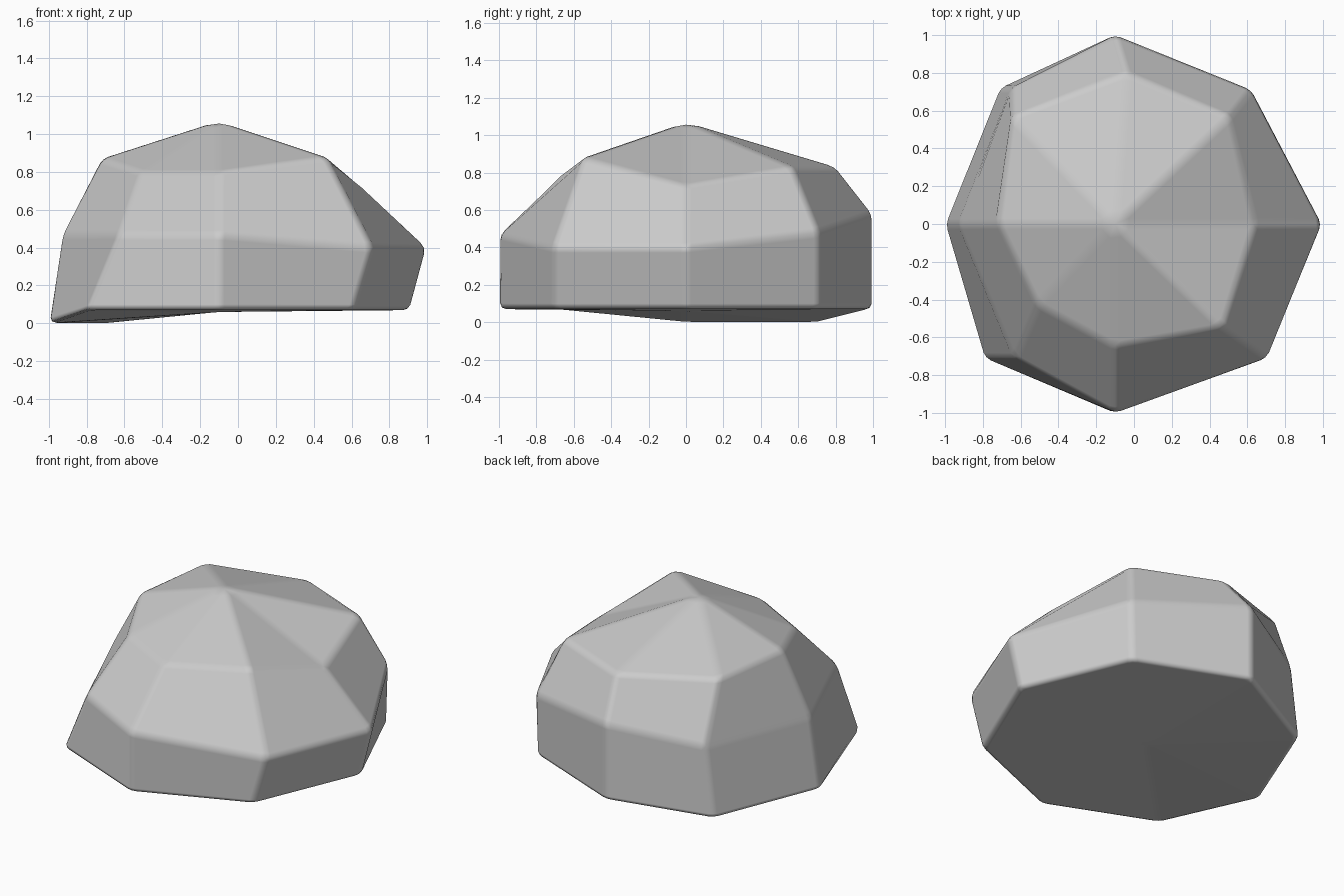
import bpy, bmesh

if "Cube" in bpy.data.objects:
    bpy.data.objects.remove(bpy.data.objects["Cube"])

# Three eight-sided rings, counter-clockwise from +x
RINGS = [
    # base
    [(.91, 0, .07), (.61, .71, .07), (-.10, 1.0, .07), (-.71, .72, 0), (-1.0, 0, 0),
     (-.80, -.71, .07), (-.10, -1.0, .07), (.61, -.71, .07)],
    # widest belt
    [(1.0, 0, .40), (.62, .71, .48), (-.10, 1.0, .58), (-.65, .72, .47), (-.93, 0, .47),
     (-.63, -.71, .47), (-.10, -1.0, .47), (.71, -.71, .40)],
    # shoulder
    [(.64, 0, .73), (.51, .57, .83), (-.04, .80, .83), (-.65, .57, .87), (-.72, 0, .87),
     (-.51, -.43, .80), (-.10, -.65, .80), (.47, -.55, .88)],
]

bm = bmesh.new()
rings = [[bm.verts.new(p) for p in ring] for ring in RINGS]
top = bm.verts.new((-.10, 0, 1.07))
bottom = bm.verts.new((-.10, 0, .06))
for i in range(8):
    j = (i + 1) % 8
    for low, high in zip(rings, rings[1:]):
        bm.faces.new((low[i], low[j], high[j], high[i]))
    bm.faces.new((rings[-1][i], rings[-1][j], top))
    bm.faces.new((rings[0][j], rings[0][i], bottom))
bmesh.ops.recalc_face_normals(bm, faces=bm.faces)
for f in bm.faces:
    f.smooth = True

# Boulder with softly rounded facet edges
mesh = bpy.data.meshes.new("boulder")
bm.to_mesh(mesh)
bm.free()
rock = bpy.data.objects.new("boulder", mesh)
bpy.context.collection.objects.link(rock)
bevel = rock.modifiers.new("soft_edges", 'BEVEL')
bevel.width = 0.03
bevel.segments = 2
bevel.limit_method = 'NONE'
bevel.harden_normals = True
